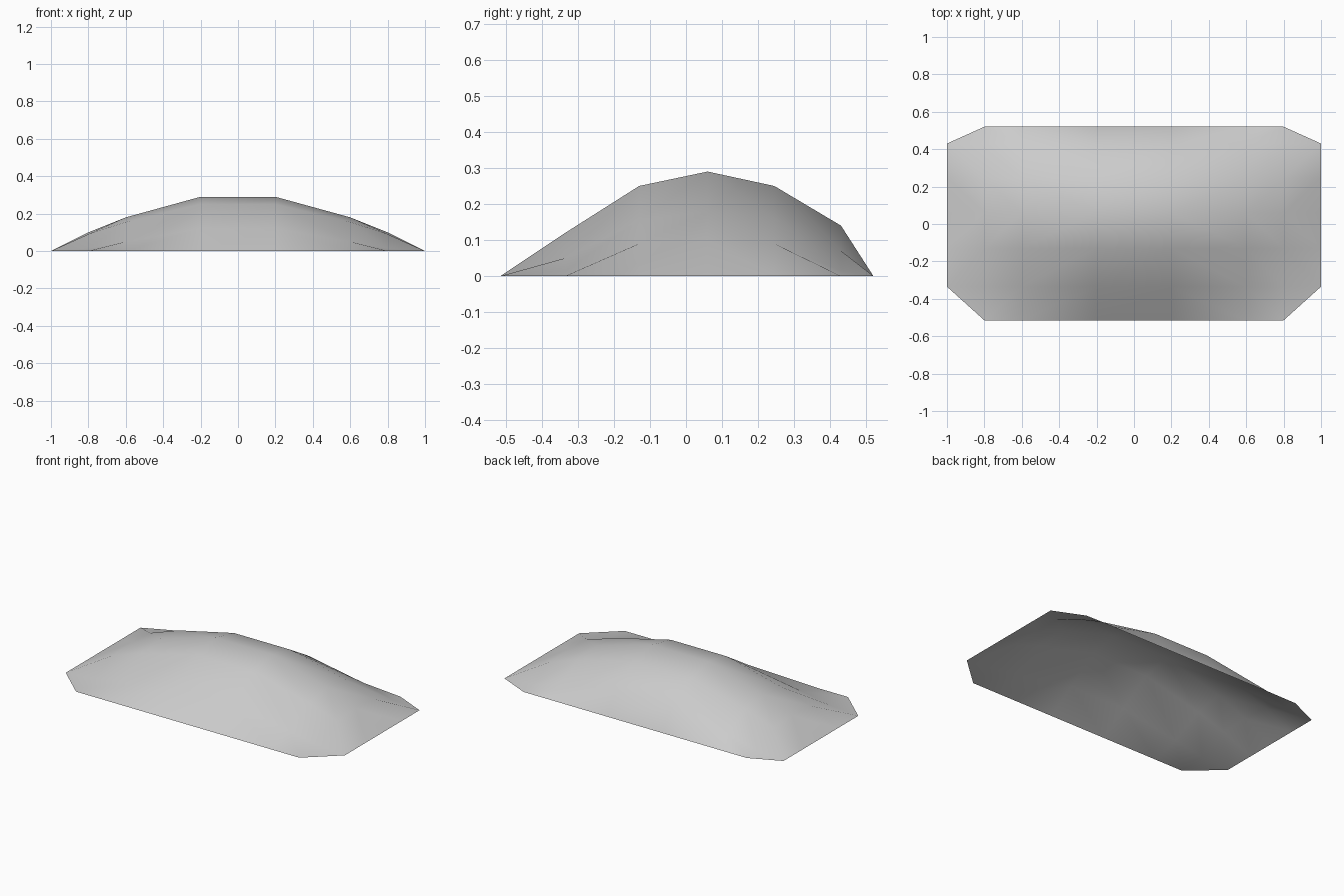
import bpy
import bmesh

cube = bpy.data.objects.get("Cube")
if cube:
    bpy.data.objects.remove(cube)

# One plain stone colour
stone = bpy.data.materials.new("light_grey")
stone.use_nodes = True
colour = (0.6, 0.6, 0.6, 1)
stone.diffuse_color = colour
stone.node_tree.nodes["Principled BSDF"].inputs["Base Color"].default_value = colour

# Half cross-sections of the mound, from the middle outwards, keyed by depth
half_x = [0.2, 0.6, 0.8, 1.0]
sections = {
    -0.515: [0, 0, 0, 0],
    -0.335: [0.12, 0.05, 0.015, 0],
    -0.13: [0.25, 0.155, 0.09, 0],
    0.06: [0.29, 0.18, 0.10, 0],
    0.245: [0.25, 0.16, 0.09, 0],
    0.43: [0.14, 0.07, 0.015, 0],
    0.52: [0, 0, 0, 0],
}
xs = [-x for x in reversed(half_x)] + half_x

bm = bmesh.new()
rows = []
for y, heights in sections.items():
    full = heights[::-1] + heights
    rows.append([bm.verts.new((x, y, z)) for x, z in zip(xs, full)])

# Skin the sections, splitting each cell from its inner to its outer corner
last_row, last_col = len(rows) - 1, len(xs) - 1
corners = {rows[j][i] for j in (0, last_row) for i in (0, last_col)}
for j in range(last_row):
    for i in range(last_col):
        a, b = rows[j][i], rows[j][i + 1]
        c, d = rows[j + 1][i + 1], rows[j + 1][i]
        across = (a.co.x + b.co.x) * (a.co.y + d.co.y - 0.12) >= 0
        triangles = [(a, b, c), (a, c, d)] if across else [(a, b, d), (b, c, d)]
        cell = {a, b, c, d}
        if cell & corners:
            # The rim is clipped diagonally at the four corners
            bm.faces.new([v for v in (a, b, c, d) if v not in corners])
        else:
            for tri in triangles:
                bm.faces.new(tri)
for v in corners:
    bm.verts.remove(v)

for face in bm.faces:
    face.smooth = True
mesh = bpy.data.meshes.new("mound")
bm.to_mesh(mesh)
bm.free()
mesh.materials.append(stone)
mound = bpy.data.objects.new("mound", mesh)
bpy.context.collection.objects.link(mound)
